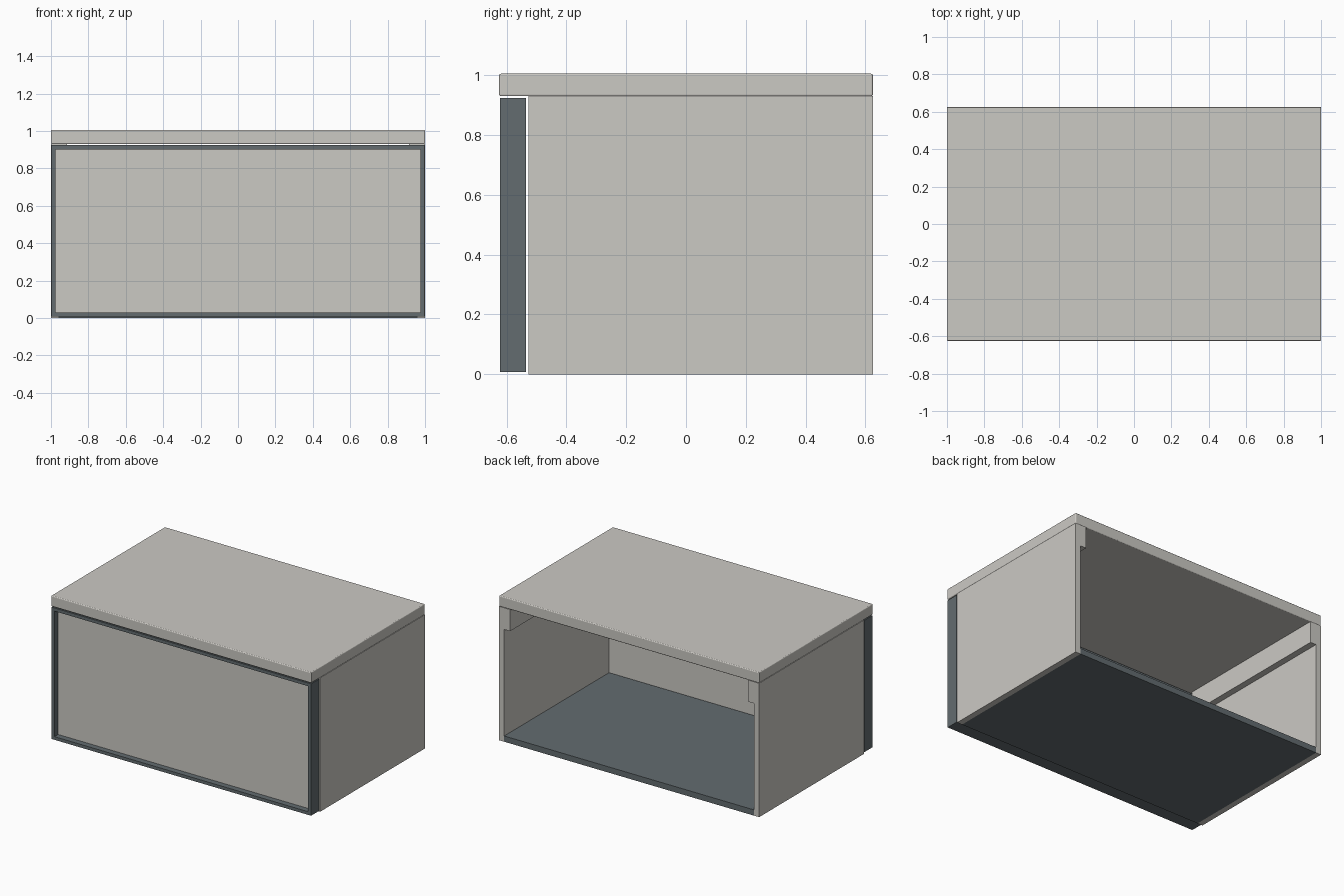
import bpy, bmesh

if "Cube" in bpy.data.objects:
    bpy.data.objects.remove(bpy.data.objects["Cube"])


def material(name, rgb):
    m = bpy.data.materials.new(name)
    m.diffuse_color = (*rgb, 1)
    m.use_nodes = True
    m.node_tree.nodes["Principled BSDF"].inputs["Base Color"].default_value = m.diffuse_color
    return m


GREY = material("warm_grey", (0.60, 0.585, 0.55))
SLATE = material("slate", (0.125, 0.15, 0.16))


def box(name, x, y, z, mat, bevel=0.0):
    """Box from (min, max) ranges, with optional rounded edges."""
    bm = bmesh.new()
    bmesh.ops.create_cube(bm, size=1)
    for v in bm.verts:
        for i, (lo, hi) in enumerate((x, y, z)):
            v.co[i] = lo if v.co[i] < 0 else hi
    me = bpy.data.meshes.new(name)
    bm.to_mesh(me)
    bm.free()
    me.materials.append(mat)
    ob = bpy.data.objects.new(name, me)
    bpy.context.collection.objects.link(ob)
    if bevel:
        mod = ob.modifiers.new("rounded_edges", "BEVEL")
        mod.width = bevel
        mod.segments = 3
    return ob


W, D, H = 1.0, 0.625, 1.005
TOP = 0.93            # underside of the top slab
T = 0.04              # board thickness
FRONT = -0.527        # front edge of the carcass

# Top slab
box("top_slab", (-W, W), (-D, D), (TOP, H), GREY, 0.006)

# Floor board, open at the back
box("floor_board", (-W + T, W - T), (FRONT, D), (0, T), SLATE)

# Side panels and the rails under the top
for side, s in (("left", -1), ("right", 1)):
    box(side + "_side_panel", sorted((s * W, s * (W - T))), (FRONT, D), (0, TOP), GREY)
    box(side + "_top_rail", sorted((s * (W - T), s * (W - T - 0.045))),
        (FRONT, D), (TOP - 0.15, TOP), GREY)

# Drawer front: slate frame, separated by a small gap from the carcass
F0, F1, B = -0.622, -0.535, 0.022
X, Z0, Z1 = 0.997, 0.008, 0.924
for side, s in (("left", -1), ("right", 1)):
    box(side + "_frame_stile", sorted((s * X, s * (X - B))), (F0, F1), (Z0, Z1), SLATE)
box("bottom_frame_rail", (-X + B, X - B), (F0, F1), (Z0, Z0 + B), SLATE)
box("top_frame_rail", (-X + B, X - B), (F0, F1), (Z1 - B, Z1), SLATE)

# Recessed drawer panel
box("drawer_panel", (-X + B, X - B), (F0 + 0.04, F1), (Z0 + B, Z1 - B), GREY)
